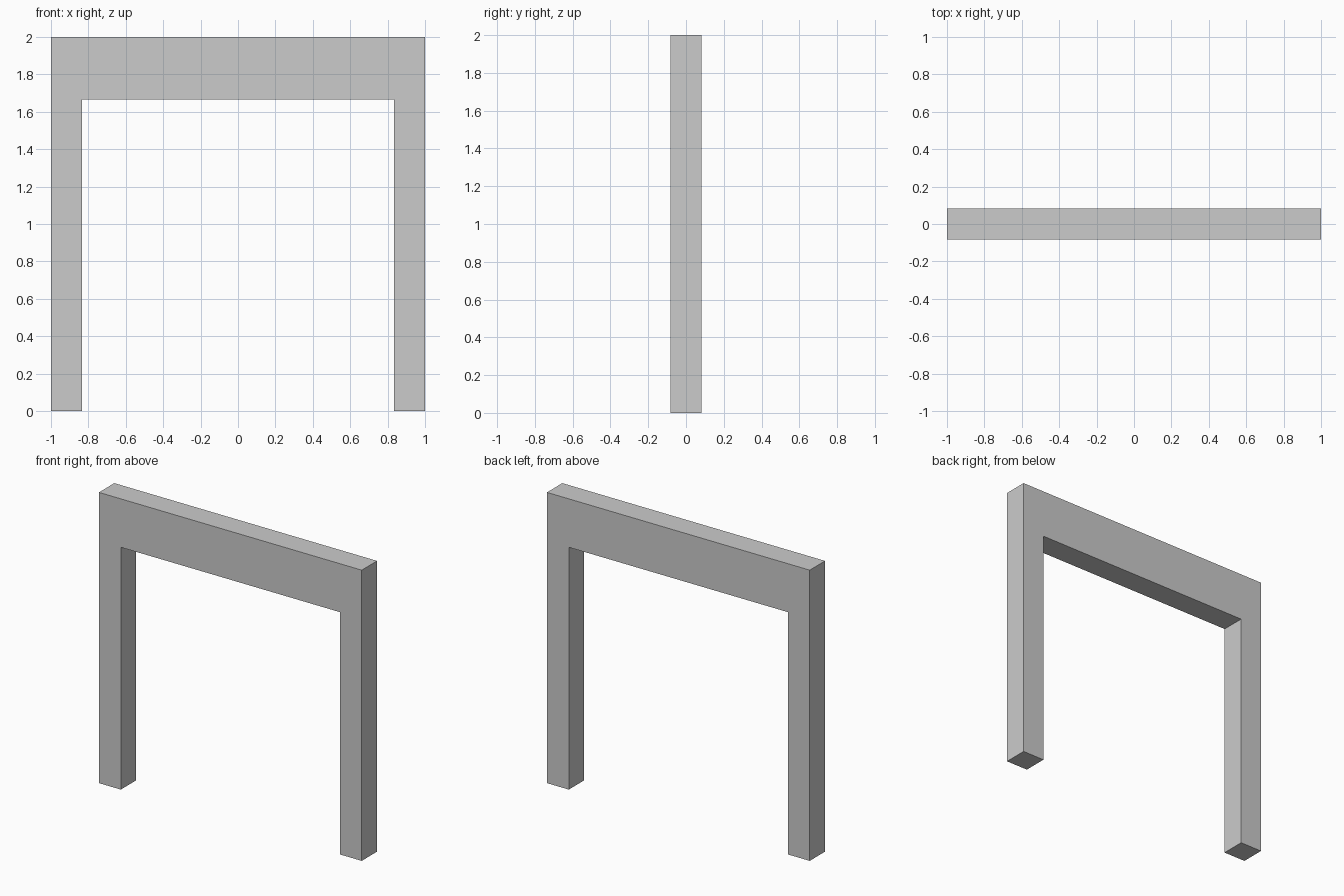
import bpy
import bmesh

if "Cube" in bpy.data.objects:
    bpy.data.objects.remove(bpy.data.objects["Cube"])

HALF_WIDTH = 1.0
HEIGHT = 2.0
POST = 1 / 6        # post width and frame depth
BEAM = 1 / 3        # height of the top beam

# Gateway outline in the front plane: two posts joined by a beam
inner = HALF_WIDTH - POST
under = HEIGHT - BEAM
right_half = [(inner, under), (inner, 0), (HALF_WIDTH, 0), (HALF_WIDTH, HEIGHT)]
outline = right_half + [(-x, z) for x, z in reversed(right_half)]

# Extrude the outline through the depth of the frame
bm = bmesh.new()
front = bm.faces.new([bm.verts.new((x, -POST / 2, z)) for x, z in outline])
extruded = bmesh.ops.extrude_face_region(bm, geom=[front], use_keep_orig=True)
back_verts = [g for g in extruded["geom"] if isinstance(g, bmesh.types.BMVert)]
bmesh.ops.translate(bm, verts=back_verts, vec=(0, POST, 0))
bmesh.ops.recalc_face_normals(bm, faces=bm.faces)

mesh = bpy.data.meshes.new("gateway_frame")
bm.to_mesh(mesh)
bm.free()
frame = bpy.data.objects.new("gateway_frame", mesh)
bpy.context.collection.objects.link(frame)
